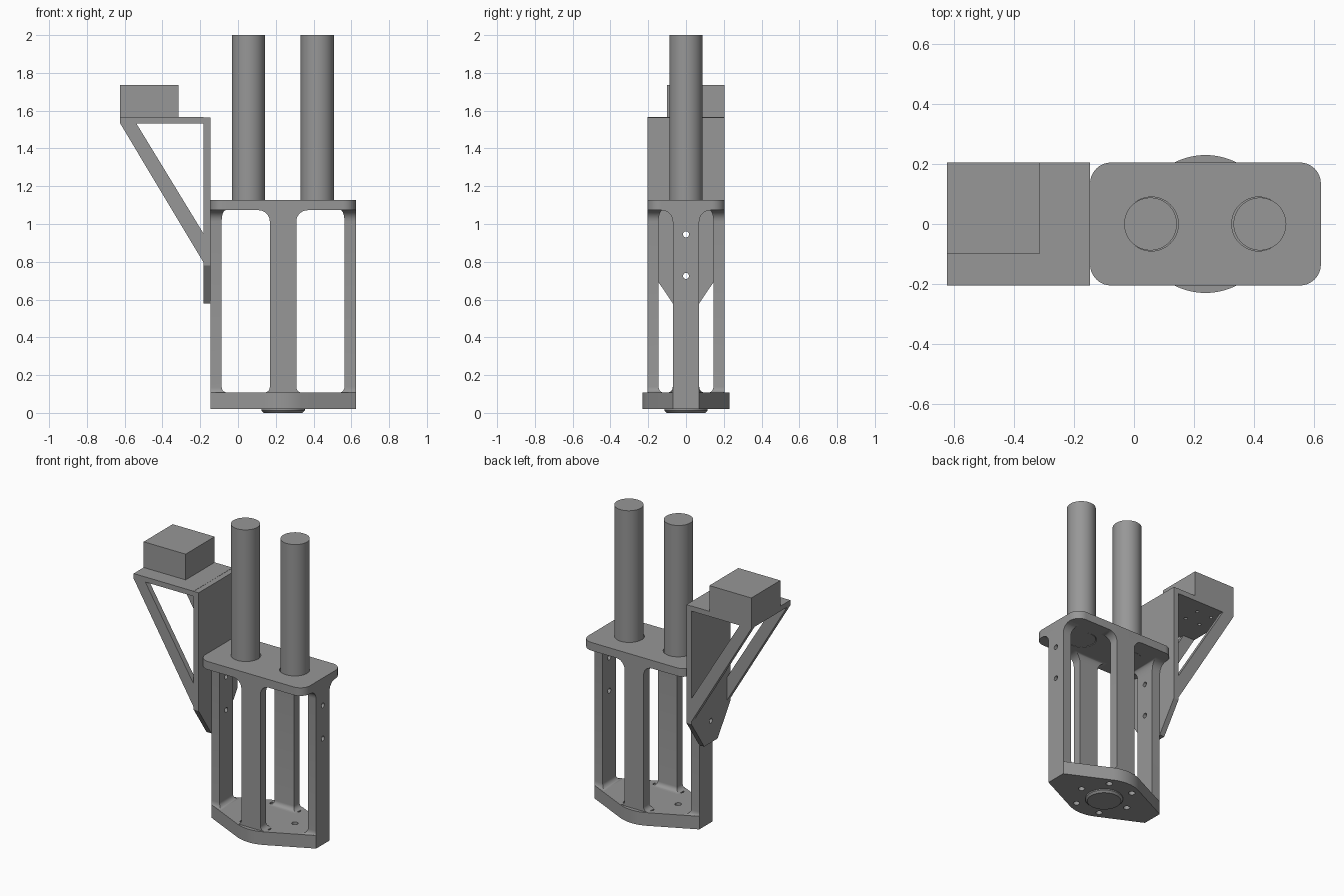
import bpy, bmesh, math
from mathutils import Vector, Matrix

if "Cube" in bpy.data.objects:
    bpy.data.objects.remove(bpy.data.objects["Cube"])

CX = 0.2385           # centre of the cage in x
BASE_TOP, PLATE_BOT, PLATE_TOP = 0.107, 1.073, 1.127

grey = bpy.data.materials.new("dark_grey")
grey.diffuse_color = (0.31, 0.31, 0.31, 1)
grey.use_nodes = True
grey.node_tree.nodes["Principled BSDF"].inputs["Base Color"].default_value = grey.diffuse_color


def smooth(ob):
    bpy.ops.object.select_all(action='DESELECT')
    ob.select_set(True)
    bpy.context.view_layer.objects.active = ob
    bpy.ops.object.shade_smooth_by_angle(angle=math.radians(30))


def loft(name, rings, shade=True):
    """Skin a stack of equal-length closed rings and cap both ends."""
    bm = bmesh.new()
    vs = [[bm.verts.new(p) for p in ring] for ring in rings]
    n = len(rings[0])
    for a, b in zip(vs, vs[1:]):
        for i in range(n):
            bm.faces.new((a[i], a[(i + 1) % n], b[(i + 1) % n], b[i]))
    bm.faces.new(vs[0])
    bm.faces.new(vs[-1])
    bmesh.ops.recalc_face_normals(bm, faces=bm.faces)
    me = bpy.data.meshes.new(name)
    bm.to_mesh(me)
    bm.free()
    me.materials.append(grey)
    ob = bpy.data.objects.new(name, me)
    bpy.context.collection.objects.link(ob)
    if shade:
        smooth(ob)
    return ob


def prism(name, pts, axis, lo, hi, shade=True):
    """Extrude a 2D profile along x (yz), y (xz) or z (xy)."""
    place = {'x': lambda p, d: (d, p[0], p[1]),
             'y': lambda p, d: (p[0], d, p[1]),
             'z': lambda p, d: (p[0], p[1], d)}[axis]
    return loft(name, [[place(p, d) for p in pts] for d in (lo, hi)], shade)


def rect(a0, a1, b0, b1):
    return [(a0, b0), (a1, b0), (a1, b1), (a0, b1)]


def arc(cx, cy, r, a0, a1, n):
    return [(cx + r * math.cos(math.radians(a0 + (a1 - a0) * i / n)),
             cy + r * math.sin(math.radians(a0 + (a1 - a0) * i / n)))
            for i in range(n + 1)]


def circle(cx, cy, r, n=48):
    return arc(cx, cy, r, 0, 360 - 360 / n, n - 1)


def cut(ob, holes):
    """Drill round holes (centre a, b, radius, axis, lo, hi), then shade by angle."""
    for a, b, r, axis, lo, hi in holes:
        c = prism("cutter", circle(a, b, r, 48 if r > 0.05 else 20), axis, lo, hi, False)
        c.hide_render = True
        m = ob.modifiers.new("drill", 'BOOLEAN')
        m.operation, m.solver, m.object = 'DIFFERENCE', 'EXACT', c
        bpy.context.view_layer.objects.active = ob
        bpy.ops.object.modifier_apply(modifier=m.name)
        bpy.data.objects.remove(c)
    smooth(ob)


# base flange: round middle with tangents running to narrow ends
R = 0.23
tang = math.degrees(math.atan2(0.07, 0.385) + math.acos(R / math.hypot(0.385, 0.07)))
outline = [(CX + 0.385, -0.07), (CX + 0.385, 0.07)]
outline += arc(CX, 0, R, tang, 180 - tang, 12)
outline += [(CX - 0.385, 0.07), (CX - 0.385, -0.07)]
outline += arc(CX, 0, R, 180 + tang, 360 - tang, 12)
base = prism("base_flange", outline, 'z', 0.02, BASE_TOP, False)
cut(base, [(CX + 0.18 * math.cos(k * math.pi / 3), 0.18 * math.sin(k * math.pi / 3),
            0.02, 'z', 0, 0.2) for k in range(6)])

# locating boss under the base
loft("base_boss", [[(x, y, z) for x, y in circle(CX, 0, r)]
                   for z, r in ((0, 0.103), (0.012, 0.115), (0.025, 0.115))])

# top plate with rounded corners and rod holes
corners = []
for sx, sy, a in ((1, 1, 0), (-1, 1, 90), (-1, -1, 180), (1, -1, 270)):
    corners += arc(CX + sx * 0.315, sy * 0.135, 0.07, a, a + 90, 10)
plate = prism("top_plate", corners, 'z', PLATE_BOT, PLATE_TOP, False)
cut(plate, [(x, 0, 0.09, 'z', 1.0, 1.2) for x in (0.058, 0.416)])

# two round rods
for name, x in (("left_rod", 0.055), ("right_rod", 0.42)):
    prism(name, circle(x, 0, 0.088, 64), 'z', PLATE_BOT, 2.0)


# columns with filleted feet and heads
def column(name, angle, dist, outer_foot, shade=True):
    steps = [math.pi / 2 * i / 6 for i in range(7)]
    rows = [(BASE_TOP - 0.02, 0.03, 0.03 * outer_foot, 0.03)]
    for t in steps:
        f = 0.03 * (1 - math.sin(t))
        rows.append((BASE_TOP + 0.03 * (1 - math.cos(t)), f, f * outer_foot, f))
    for t in reversed(steps):
        k = 1 - math.sin(t)
        rows.append((PLATE_BOT - 0.06 * (1 - math.cos(t)), 0.06 * k, 0.06 * k, 0.02 * k))
    rows.append((PLATE_BOT + 0.01, 0.06, 0.06, 0.02))
    rot = Matrix.Translation((CX, 0, 0)) @ Matrix.Rotation(math.radians(angle), 4, 'Z')
    rings = []
    for z, fi, fo, depth in rows:
        i, wi, wo = dist - 0.06 - depth, 0.07 + fi, 0.07 + fo
        rings.append([rot @ Vector(p) for p in
                      ((i, -wi, z), (dist, -wo, z), (dist, wo, z), (i, wi, z))])
    return loft(name, rings, shade)


screws = [(0, z, 0.016, 'x', -0.4, 0.8) for z in (0.725, 0.945)]
column("front_column", 270, 0.205, 1)
column("back_column", 90, 0.205, 1)
cut(column("right_column", 0, 0.385, 0, False), screws)
cut(column("left_column", 180, 0.385, 0, False), screws)

# side bracket: tapered mounting plate, shelf and two diagonal struts
mount = prism("bracket_mount", [(-0.07, 0.58), (0.07, 0.58), (0.205, 0.78), (0.205, 1.565),
                                (-0.205, 1.565), (-0.205, 0.78)], 'x', -0.183, -0.1465, False)
cut(mount, screws)
shelf = prism("bracket_shelf", rect(-0.6235, -0.183, -0.205, 0.205), 'z', 1.532, 1.566, False)
cut(shelf, [(-0.47 + sx * 0.055, 0.052 + sy * 0.055, 0.011, 'z', 1.5, 1.6)
            for sx in (-1, 1) for sy in (-1, 1)])
strut = [(-0.6235, 1.532), (-0.183, 0.797), (-0.183, 0.95), (-0.538, 1.532)]
for name, y in (("front_strut", -0.205), ("back_strut", 0.17)):
    prism(name, strut, 'y', y, y + 0.035)

# block sitting on the shelf
prism("shelf_block", rect(-0.6235, -0.315, -0.1, 0.205), 'z', 1.566, 1.737)
